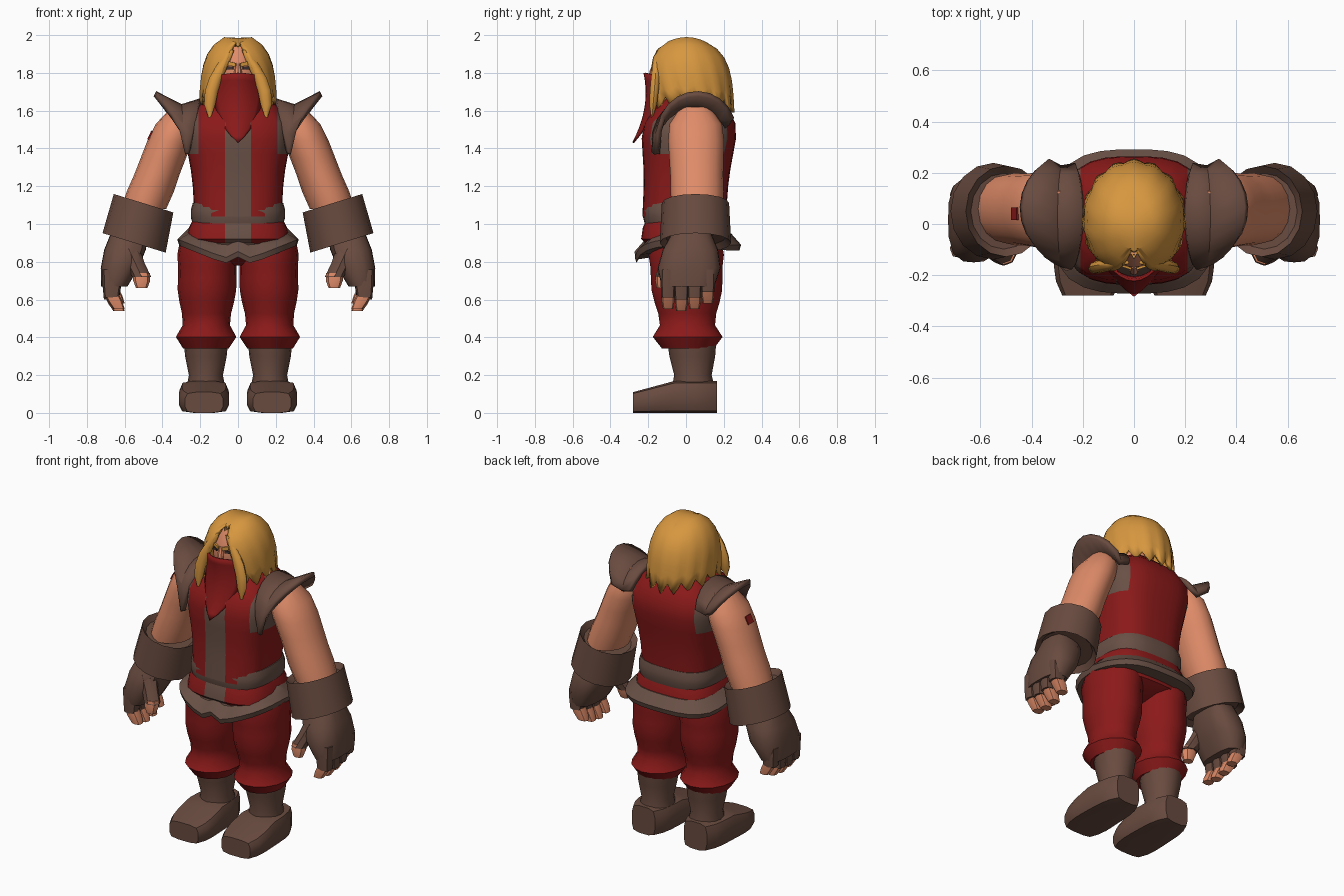
import bpy, bmesh
from math import sin, cos, pi, radians
from mathutils import Vector, Matrix

cube = bpy.data.objects.get("Cube")
if cube:
    bpy.data.objects.remove(cube, do_unlink=True)


def material(name, *rgb):
    m = bpy.data.materials.new(name)
    m.use_nodes = True
    m.diffuse_color = (*rgb, 1)
    m.node_tree.nodes["Principled BSDF"].inputs["Base Color"].default_value = (*rgb, 1)
    return m


RED = material("red_cloth", .26, .01, .01)
LEATHER = material("dark_leather", .14, .07, .05)
TRIM = material("belt_leather", .14, .08, .06)
SKIN = material("skin", .74, .26, .14)
HAIR = material("blond_hair", .68, .31, .05)
DARK = material("eye_dark", .05, .03, .03)
UPRIGHT = Matrix.Identity(3)
ROUND, SQUARE = 2, 3


def finish(name, bm, mats, mirror=True, thick=0, angle=40):
    """Turn a bmesh into a shaded object with its modifiers."""
    bmesh.ops.remove_doubles(bm, verts=bm.verts[:], dist=.001)
    bmesh.ops.recalc_face_normals(bm, faces=bm.faces[:])
    mesh = bpy.data.meshes.new(name)
    bm.to_mesh(mesh)
    bm.free()
    for m in mats:
        mesh.materials.append(m)
    ob = bpy.data.objects.new(name, mesh)
    bpy.context.collection.objects.link(ob)
    bpy.ops.object.select_all(action='DESELECT')
    ob.select_set(True)
    bpy.context.view_layer.objects.active = ob
    bpy.ops.object.shade_smooth_by_angle(angle=radians(angle))
    if mirror:
        ob.modifiers.new("mirror", 'MIRROR')
    if thick:
        solid = ob.modifiers.new("thickness", 'SOLIDIFY')
        solid.thickness = thick
        solid.offset = 0


def join_rows(bm, rows, closed):
    """Join successive rows of points with quads."""
    verts = [[bm.verts.new(p) for p in row] for row in rows]
    count = len(verts[0])
    for a, b in zip(verts, verts[1:]):
        for i in range(count if closed else count - 1):
            j = (i + 1) % count
            bm.faces.new((a[i], a[j], b[j], b[i]))
    return verts


def ring(centre, rx, ry, sides, power, rot):
    """An oval section that grows squarer as the power rises."""
    points = []
    for i in range(sides):
        c, s = cos(2 * pi * i / sides), sin(2 * pi * i / sides)
        f = (abs(c) ** power + abs(s) ** power) ** (-1 / power)
        points.append(centre + rot @ Vector((rx * f * c, ry * f * s, 0)))
    return points


def tube(name, rows, mat, mirror=True, cuts=(), paint=None, hollow=False):
    """Skin closed sections, then cut, hollow or paint the result."""
    bm = bmesh.new()
    verts = join_rows(bm, rows, True)
    caps = [bm.faces.new(verts[0]), bm.faces.new(verts[-1])]
    if hollow:
        bmesh.ops.recalc_face_normals(bm, faces=bm.faces[:])
        bmesh.ops.inset_region(bm, faces=caps, thickness=.03, depth=-.03)
    for x in cuts:
        for side in (-x, x):
            bmesh.ops.bisect_plane(bm, geom=bm.verts[:] + bm.edges[:] + bm.faces[:],
                                   plane_co=(side, 0, 0), plane_no=(1, 0, 0))
    if paint:
        for f in bm.faces:
            f.material_index = int(paint(f.calc_center_median()))
    finish(name, bm, [mat, TRIM] if paint else [mat], mirror)


def limb(name, start, end, widths, mat, depth=1, end_depth=None, sides=16,
         power=ROUND, rot=UPRIGHT, bow=0, wave=None, **options):
    """Evenly spaced sections from start to end; depth is relative to width."""
    start, end = Vector(start), Vector(end)
    rows = []
    for i, w in enumerate(widths):
        t = i / (len(widths) - 1)
        centre = start.lerp(end, t) + Vector((bow * sin(pi * t), 0, 0))
        d = depth + ((end_depth or depth) - depth) * t
        rows.append(ring(centre, w, w * d, sides, power, rot))
    if wave:
        for p in (p for row in rows for p in row):
            p.z += wave(p)
    tube(name, rows, mat, **options)


def trunk(name, bottom, top, widths, mat, y=0, lean=0, **options):
    """A centred, squarish section of the body."""
    limb(name, (0, y, bottom), (0, y + lean, top), widths, mat, sides=32,
         power=SQUARE, mirror=False, **options)


def sheet(name, rows, mat, thick, mirror=True, angle=35):
    bm = bmesh.new()
    join_rows(bm, rows, False)
    finish(name, bm, [mat], mirror, thick, angle)


def plate(name, loc, size, mat, rot, mirror=True):
    bm = bmesh.new()
    place = Matrix.Translation(loc) @ rot.to_4x4() @ Matrix.Diagonal((*size, 1))
    bmesh.ops.create_cube(bm, size=1, matrix=place)
    finish(name, bm, [mat], mirror)


def front_stripe(c):
    return abs(c.x) < .07 and c.y < -.05


def vest_trim(c):
    return front_stripe(c) or (abs(c.x) > .21 and c.z > 1.4)


def scallop(p):
    """Two drooping points in front, a slight droop behind."""
    if p.y > 0:
        return -.03 * min(1, p.y / .2)
    off = abs(p.x) - .07
    return -.1 * max(0, 1 - (off / .25 if off > 0 else -off / .2))


# Vest, belt and flared skirt with its scalloped hem
trunk("vest", 1.04, 1.7, (.23, .235, .24, .25, .265, .28, .275, .22, .1), RED,
      y=-.01, lean=.04, depth=.96, end_depth=.85, cuts=(.07, .21), paint=vest_trim)
trunk("belt", 1, 1.11, (.24, .25, .25, .24), TRIM, depth=.91)
trunk("vest_skirt", 1.04, .86, (.23, .26, .27, .2), RED, depth=.88,
      cuts=(.07,), paint=front_stripe)
trunk("skirt_hem", .98, .89, (.26, .29, .32, .31), TRIM, y=.01, depth=.88, wave=scallop)

# Baggy trousers flaring above the boots
trunk("trouser_seat", .78, .98, (.1, .26, .27, .23), RED, depth=.75)
limb("trouser_legs", (.16, 0, .9), (.17, .01, .34),
     (.15, .16, .155, .155, .155, .145, .13, .125, .16, .12), RED, depth=1.26, end_depth=1.14)

# Boots
limb("boot_shafts", (.17, .03, .4), (.17, .04, .1), (.12, .11, .09, .11), LEATHER, depth=1.1)
feet = []
for i in range(9):
    t = i / 8
    height = .11 + .06 * min(1, 2 * t)
    width = .14 - .02 * t - .04 * abs(2 * t - 1) ** 4
    feet.append(ring(Vector((.18, -.28 + .445 * t, height / 2)), width, height / 2,
                     16, 5, Matrix.Rotation(pi / 2, 3, 'X')))
tube("boot_feet", feet, LEATHER)

# Bare arms, the mark on the right one, and tilted wrist cuffs
limb("arms", (.29, .05, 1.62), (.5, .06, 1.08), (.06, .11, .12, .12, .12, .125, .12),
     SKIN, depth=1.3, end_depth=1.1)
plate("arm_mark", (-.466, .04, 1.47), (.009, .05, .05), RED,
      Matrix.Rotation(.46, 3, 'Y'), mirror=False)
limb("wrist_cuffs", (.5, .05, 1.11), (.55, .05, .9), (.165, .175), LEATHER, depth=1.08,
     rot=Matrix.Rotation(-.3, 3, 'Y'), hollow=True)

# Fingerless gloves
limb("glove_palms", (.57, .03, .96), (.655, .01, .67), (.1, .11, .1, .07), LEATHER,
     end_depth=2, power=SQUARE)
for i, finger in enumerate(("index", "middle", "ring", "little")):
    y = .07 * i - .095
    tip = .54 + .01 * (i - 1) ** 2
    limb(finger + "_fingers", (.665, y, .76), (.67, y, tip + .06), (.055, .05, .04),
         LEATHER, depth=.68, end_depth=.9, sides=8, power=SQUARE)
    limb(finger + "_fingertips", (.67, y, tip + .08), (.63, y, tip), (.038, .038, .03),
         SKIN, depth=.9, sides=8, power=SQUARE)
limb("thumbs", (.58, -.07, .87), (.51, -.12, .72), (.06, .05, .05), LEATHER,
     depth=.85, sides=8)
limb("thumb_tips", (.51, -.12, .74), (.51, -.13, .66), (.045, .045, .03), SKIN,
     depth=.85, sides=8)

# Flared shoulder guards arching from the chest to the shoulder blade
guards = []
for i in range(11):
    a = .85 * pi * i / 10
    c, s = cos(a), sin(a)
    f = s ** .7
    guards.append([(.26 - .06 * f, .04 - .21 * c, 1.38 + .27 * f),
                   (.27 + .03 * f, .04 - .2 * c, 1.37 + .25 * f),
                   (.27 + .17 * s ** 1.1, .06 - .21 * c, 1.37 + .32 * f)])
sheet("shoulder_guards", guards, LEATHER, .03, angle=25)

# Head, nose, eyes and brows
limb("head", (0, -.02, 1.6), (0, -.02, 1.94), (.08, .1, .12, .12, .08), SKIN,
     depth=1.25, sides=20, mirror=False)
limb("nose", (0, -.165, 1.85), (0, -.18, 1.77), (.01, .02, .02), SKIN, sides=8, mirror=False)
turn = Matrix.Rotation(.3, 3, 'Z')
plate("eyes", (.045, -.163, 1.825), (.04, .009, .015), DARK, turn)
plate("brows", (.045, -.164, 1.85), (.07, .009, .02), HAIR, turn @ Matrix.Rotation(-.25, 3, 'Y'))

# Face scarf wrapping the jaw and narrowing to a point
scarf = []
for i in range(11):
    t = i / 10
    half, front, wrap = .13 * (1 - t ** 3), -.22 + .08 * t - .14 * t * t, .11 * (1 - t)
    scarf.append([(half * u, front + wrap * u * u, 1.8 - .37 * t - .02 * u * u * (1 - t))
                  for u in (j / 5 for j in range(-5, 6))])
sheet("face_scarf", scarf, RED, .01, mirror=False)

# Parted hair falling from a centre line into pointed tips
columns = [i / 24 for i in range(25)]
hair = [[(0, .24 * t - .13, 1.93 + .02 * t + .035 * sin(pi * t)) for t in columns]]
for i in range(1, 8):
    v = i / 7
    width = .19 * (1 - (1 - v) ** 3)
    start = .1 + .65 * v ** 1.2
    row = []
    for t in columns:
        a = start + (pi - start) * t
        ridge = cos(12 * pi * t) * v ** 2
        r = 1 + .03 * ridge
        drop = .03 * (1 - v) * cos(a) ** 2 + v ** 4 * (.03 * ridge - .04 * sin(a) ** 2)
        row.append((width * r * sin(a), .02 * v - (width + .03) * r * cos(a),
                    2 - .38 * v ** 1.5 - drop))
    hair.append(row)
sheet("hair", hair, HAIR, .02, angle=50)
limb("front_locks", (.03, -.15, 1.92), (.15, -.18, 1.56), (.01, .03, .035, .035, .03, .005),
     HAIR, depth=.7, sides=10, bow=.04)
